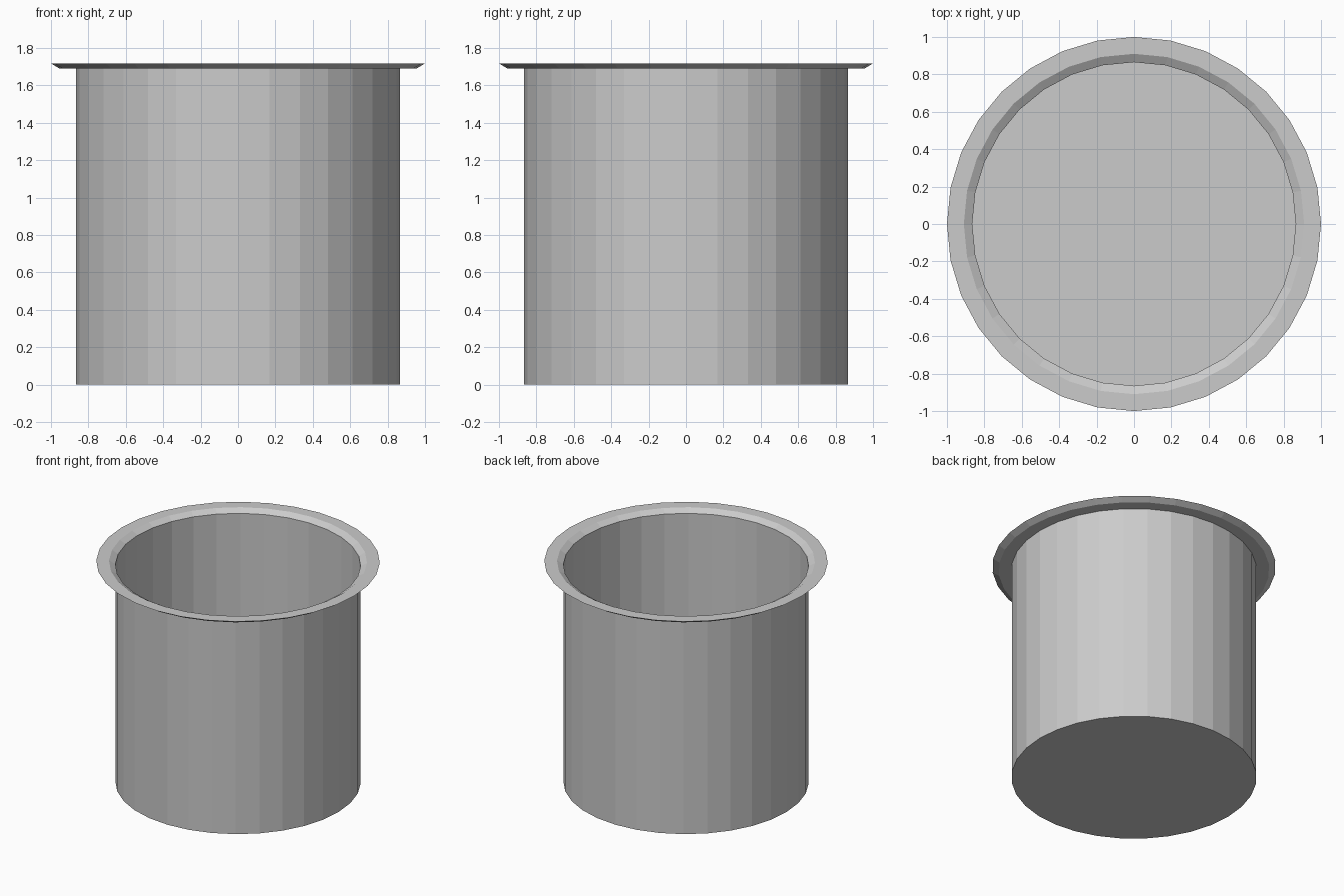
import bpy, bmesh
from math import cos, sin, pi

if "Cube" in bpy.data.objects:
    bpy.data.objects.remove(bpy.data.objects["Cube"])

SIDES = 32


def lathe(name, profile, closed=False, cap_bottom=False):
    """Revolve an (r, z) profile around the z axis into flat facets."""
    bm = bmesh.new()
    rings = [[bm.verts.new((r * cos(2 * pi * i / SIDES), r * sin(2 * pi * i / SIDES), z))
              for i in range(SIDES)] for r, z in profile]
    pairs = list(zip(rings, rings[1:]))
    if closed:
        pairs.append((rings[-1], rings[0]))
    for a, b in pairs:
        for i in range(SIDES):
            j = (i + 1) % SIDES
            bm.faces.new((a[i], a[j], b[j], b[i]))
    if cap_bottom:
        bm.faces.new(rings[0][::-1])
    mesh = bpy.data.meshes.new(name)
    bm.to_mesh(mesh)
    bm.free()
    obj = bpy.data.objects.new(name, mesh)
    bpy.context.collection.objects.link(obj)
    return obj


# Thin-walled open cup with a flat floor
lathe("cup_body", [(0.865, 0.0), (0.865, 1.69)], cap_bottom=True)

# Flared rim: flat underside, outward slope, flat top, sloped inner lip
lathe("flared_rim", [(0.865, 1.69), (0.955, 1.69), (1.0, 1.717), (0.91, 1.717)], closed=True)
